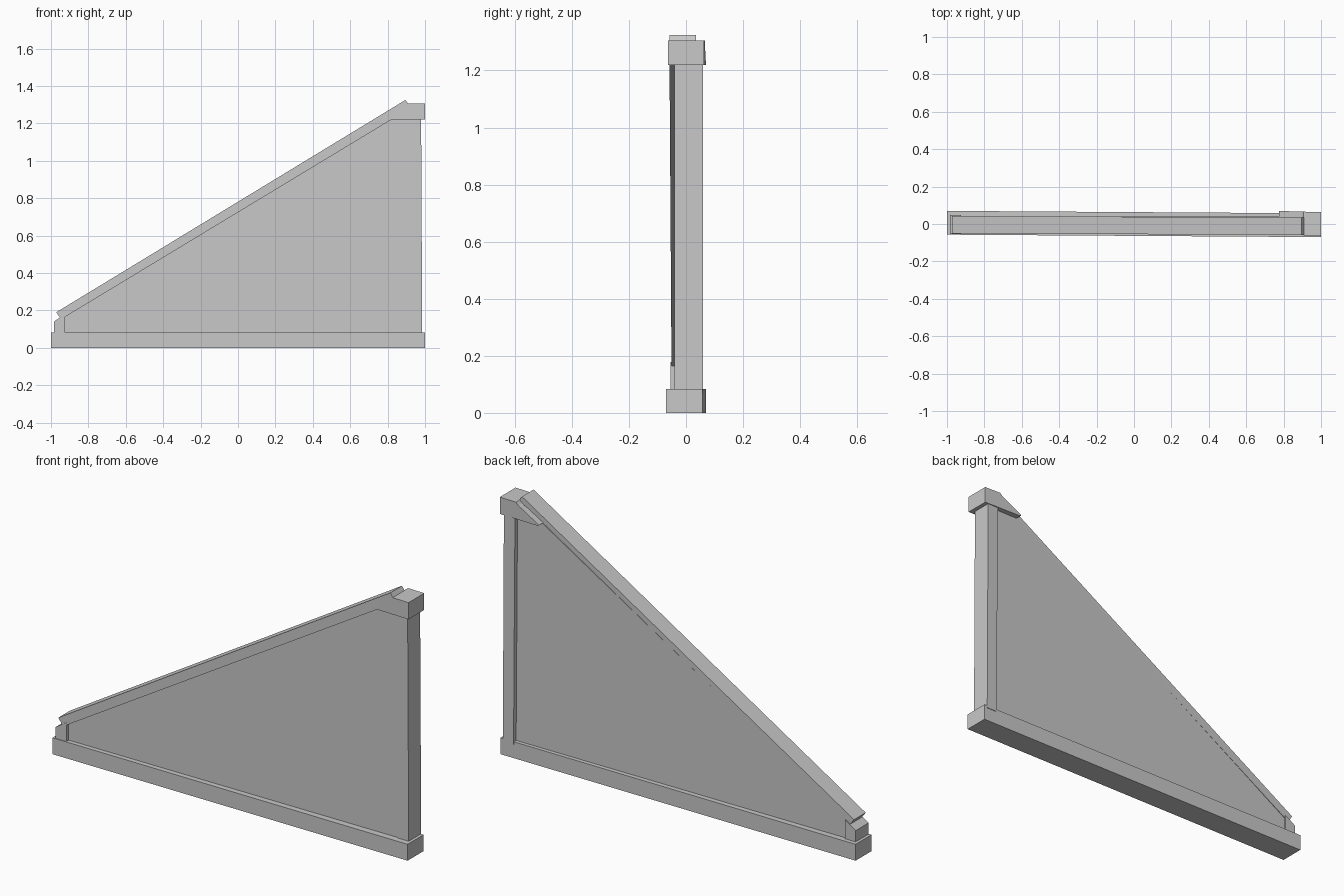
import bpy
import bmesh

cube = bpy.data.objects.get("Cube")
if cube:
    bpy.data.objects.remove(cube, do_unlink=True)

grey = bpy.data.materials.new("plain_grey")
grey.use_nodes = True
COLOUR = (0.58, 0.58, 0.58, 1)
grey.diffuse_color = COLOUR
grey.node_tree.nodes["Principled BSDF"].inputs["Base Color"].default_value = COLOUR


def slab(name, profile, front, back, skew=0.0, pivot=0.0):
    """Extrude an x-z profile from front to back, skewed slightly along x."""
    bm = bmesh.new()
    rings = []
    for y in (front, back):
        rings.append([bm.verts.new((x, y + skew * (x - pivot), z)) for x, z in profile])
    bm.faces.new(rings[0])
    bm.faces.new(rings[1][::-1])
    n = len(profile)
    for i in range(n):
        j = (i + 1) % n
        bm.faces.new((rings[0][j], rings[0][i], rings[1][i], rings[1][j]))
    bmesh.ops.recalc_face_normals(bm, faces=bm.faces)
    mesh = bpy.data.meshes.new(name)
    bm.to_mesh(mesh)
    bm.free()
    mesh.materials.append(grey)
    obj = bpy.data.objects.new(name, mesh)
    bpy.context.collection.objects.link(obj)
    return obj


# Sill beam along the ground
slab("bottom_beam", [(-1, 0), (1, 0), (1, 0.083), (-1, 0.083)],
     -0.0635, 0.0635, skew=-0.0065)

# Tall post, leaning a touch
slab("tall_post", [(0.925, 0.07), (0.985, 0.07), (0.979, 1.23), (0.917, 1.23)],
     -0.04, 0.06)

# Short post with a sloping top at the low corner
slab("short_post", [(-0.985, 0.07), (-0.925, 0.07), (-0.925, 0.178),
                    (-0.955, 0.16), (-0.985, 0.14)], -0.054, 0.048)

# Sloping rafter with square-cut ends
slab("rafter", [(-0.972, 0.19), (-0.945, 0.153), (0.82, 1.22),
                (0.925, 1.283), (0.895, 1.325)], -0.0545, 0.0385, skew=-0.004)

# Block with a wedge tucked under the rafter
slab("top_block", [(1, 1.22), (1, 1.305), (0.907, 1.305), (0.895, 1.293),
                   (0.775, 1.225), (0.785, 1.22)], -0.063, 0.063, skew=-0.03, pivot=1)

# Infill panel
slab("wall_panel", [(-0.95, 0.07), (0.95, 0.07), (0.95, 1.28),
                    (0.88, 1.285), (-0.95, 0.173)], -0.035, 0.0392)
